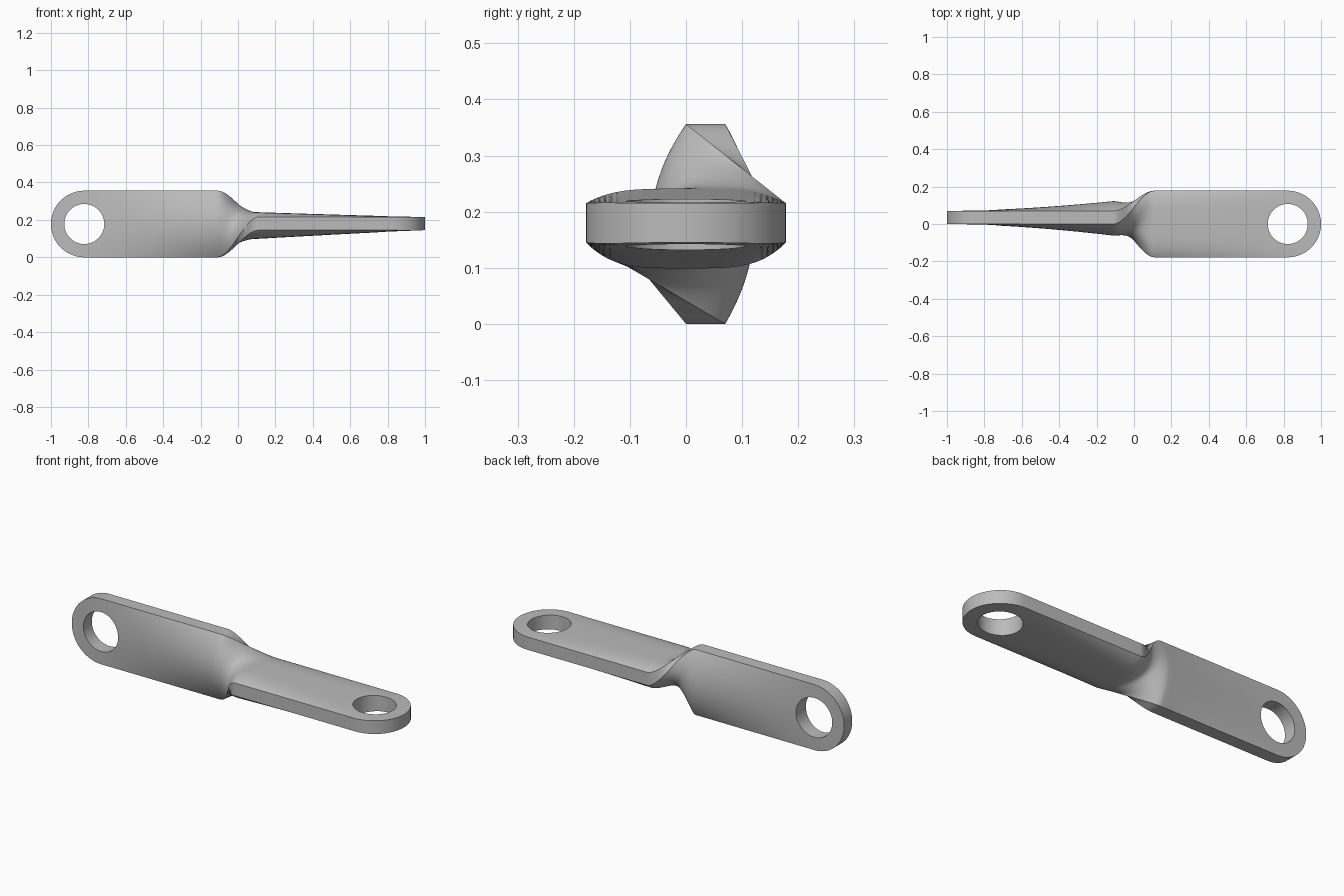
import bpy, bmesh, math
from mathutils import Matrix, Vector

if "Cube" in bpy.data.objects:
    bpy.data.objects.remove(bpy.data.objects["Cube"], do_unlink=True)

R = 0.178            # half width of the bar and radius of its round ends
END = 1 - R          # distance of the hole centres from the middle
HOLE = 0.107
THICK = 0.07
TWIST = 0.11         # half length of the quarter twist
ACROSS = 28          # divisions across each broad face

metal = bpy.data.materials.new("grey metal")
metal.use_nodes = True
colour = (0.5, 0.5, 0.5, 1)
metal.diffuse_color = colour
metal.node_tree.nodes["Principled BSDF"].inputs["Base Color"].default_value = colour


def mix(a, b, t):
    return a + (b - a) * t


def section(x):
    """Closed outline of the bar at x, turning from upright to flat."""
    t = min(max((x + TWIST) / (2 * TWIST), 0), 1)
    t = t * t * (3 - 2 * t)
    over = max(abs(x) - END, 0)
    width = math.sqrt(max(R * R - over * over, 0)) / R
    # Corner points (y, z) of the two broad faces: upright to flat
    front_hi = Vector((0, 2 * R)).lerp(Vector((R, 0.215)), t)
    front_lo = Vector((0, 0)).lerp(Vector((-R, 0.215)), t)
    back_hi = Vector((THICK, 2 * R)).lerp(Vector((R, 0.145)), t)
    back_lo = Vector((THICK, 0)).lerp(Vector((-R, 0.145)), t)
    # Swelling that fades toward both ends
    fade = 1 - min(max(abs(x) - TWIST, 0) / (1 - TWIST), 1)
    fade **= mix(1.7, 1.1, t)
    power = mix(2, 4, t)

    def face(lo, hi, swell, side):
        along = (hi - lo).normalized()
        out = Vector((-along.y, along.x)) * side
        points = []
        for i in range(ACROSS + 1):
            s = -math.cos(math.pi * i / ACROSS) * width
            bulge = swell * fade * (1 - abs(s) ** power)
            points.append(lo.lerp(hi, (s + 1) / 2) + out * bulge)
        return points

    front = face(front_lo, front_hi, mix(0.062, 0.026, t), 1)
    back = face(back_lo, back_hi, mix(0.052, 0.046, t), -1)
    return [(x, p.x, p.y) for p in front + back[::-1]]


# Stations along the bar: round end, straight, twist, straight, round end
arc = [END + R * math.cos(math.radians(a)) for a in range(3, 90, 3)]
straight = [mix(END, TWIST, i / 24) for i in range(25)]
right_side = arc + straight
twist = [TWIST * (1 - i / 20) for i in range(1, 40)]
stations = right_side + twist + [-x for x in reversed(right_side)]

# Loft the bar
bm = bmesh.new()
rings = [[bm.verts.new(p) for p in section(x)] for x in stations]
for a, b in zip(rings, rings[1:]):
    for i in range(len(a)):
        j = (i + 1) % len(a)
        bm.faces.new((a[i], a[j], b[j], b[i]))
bm.faces.new(rings[0])
bm.faces.new(rings[-1])
bmesh.ops.recalc_face_normals(bm, faces=bm.faces)
mesh = bpy.data.meshes.new("twisted_link")
bm.to_mesh(mesh)
bm.free()
mesh.materials.append(metal)
link = bpy.data.objects.new("twisted_link", mesh)
bpy.context.collection.objects.link(link)


def drill(name, location, rotation):
    """Cut a round eye through the bar."""
    bpy.ops.mesh.primitive_cylinder_add(vertices=64, radius=HOLE, depth=0.6,
                                        location=location, rotation=rotation)
    cutter = bpy.context.object
    cutter.name = name
    cutter.hide_render = True
    cutter.data.materials.append(metal)
    cut = link.modifiers.new(name, "BOOLEAN")
    cut.operation = "DIFFERENCE"
    cut.solver = "EXACT"
    cut.object = cutter
    bpy.context.view_layer.objects.active = link
    bpy.ops.object.modifier_apply(modifier=name)
    bpy.data.objects.remove(cutter, do_unlink=True)


# Eye through the upright end and eye through the flat end
drill("upright_eye", (-END, 0, R), (math.pi / 2, 0, 0))
drill("flat_eye", (END, 0, R), (0, 0, 0))

bpy.ops.object.select_all(action="DESELECT")
link.select_set(True)
bpy.context.view_layer.objects.active = link
bpy.ops.object.shade_smooth_by_angle(angle=math.radians(35))
